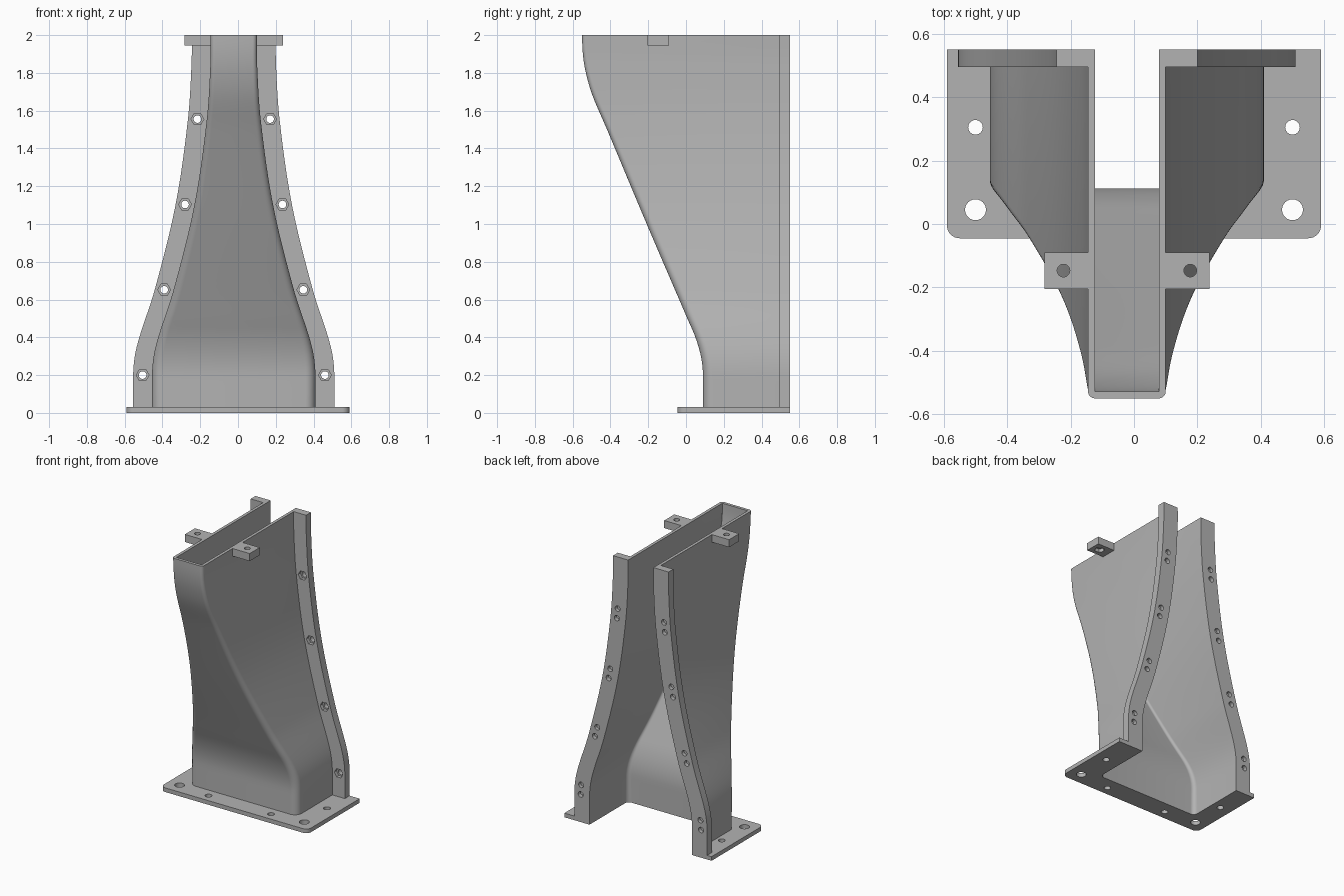
import bpy, bmesh, math
from mathutils import Matrix, Vector

if "Cube" in bpy.data.objects:
    bpy.data.objects.remove(bpy.data.objects["Cube"], do_unlink=True)

grey = bpy.data.materials.new("plain grey")
grey.use_nodes = True
grey.diffuse_color = (0.45, 0.45, 0.45, 1)
grey.node_tree.nodes["Principled BSDF"].inputs["Base Color"].default_value = (0.45, 0.45, 0.45, 1)

CX = -0.0225      # centre line of the duct
BACK = 0.55       # rear plane
WALL = 0.0215     # wall thickness
PLATE = 0.03      # base plate thickness
FLANGE_Y = 0.495  # front face of the flanges

# Height against half width, and height against front position
WIDTH = [(0, .4325), (.2, .4325), (.3, .424), (.4, .4), (.655, .3175),
         (1.105, .2075), (1.555, .1425), (1.85, .1235), (2, .1225)]
FRONT = [(0, .09), (.2, .09), (.3, .079), (.4, .05), (.5, .007), (1, -.208),
         (1.5, -.418), (1.68, -.495), (1.8, -.53), (1.9, -.546), (2, -.55)]


def curve(points, z):
    """Smooth curve through the points."""
    n = len(points)

    def slope(i):
        a, b = points[max(i - 1, 0)], points[min(i + 1, n - 1)]
        return 0 if i in (0, 1, n - 1) else (b[1] - a[1]) / (b[0] - a[0])
    i = max(k for k in range(n - 1) if points[k][0] <= z)
    (z0, v0), (z1, v1) = points[i], points[i + 1]
    h = z1 - z0
    t = (z - z0) / h
    return ((2*t**3 - 3*t**2 + 1) * v0 + (t**3 - 2*t**2 + t) * h * slope(i)
            + (3*t**2 - 2*t**3) * v1 + (t**3 - t**2) * h * slope(i + 1))


def finish(name, bm):
    bmesh.ops.recalc_face_normals(bm, faces=bm.faces)
    mesh = bpy.data.meshes.new(name)
    bm.to_mesh(mesh)
    bm.free()
    obj = bpy.data.objects.new(name, mesh)
    bpy.context.collection.objects.link(obj)
    mesh.materials.append(grey)
    return obj


def loft(name, sections):
    """Skin a stack of closed loops and cap both ends."""
    bm = bmesh.new()
    rings = [[bm.verts.new(p) for p in s] for s in sections]
    for a, b in zip(rings, rings[1:]):
        for i in range(len(a)):
            j = (i + 1) % len(a)
            bm.faces.new((a[i], a[j], b[j], b[i]))
    bm.faces.new(rings[0])
    bm.faces.new(rings[-1])
    return finish(name, bm)


def select(obj):
    bpy.ops.object.select_all(action='DESELECT')
    obj.select_set(True)
    bpy.context.view_layer.objects.active = obj


def smooth(obj):
    select(obj)
    bpy.ops.object.shade_smooth_by_angle(angle=math.radians(30))


def drill(obj, centre, axis, radius, depth, sides=24):
    """Cut a round or hexagonal hole centred on a point."""
    bm = bmesh.new()
    turn = Vector((0, 0, 1)).rotation_difference(Vector(axis)).to_matrix().to_4x4()
    bmesh.ops.create_cone(bm, cap_ends=True, segments=sides, radius1=radius, radius2=radius,
                          depth=depth, matrix=Matrix.Translation(centre) @ turn
                          @ Matrix.Rotation(math.pi / 2, 4, 'Z'))
    cutter = finish("cutter", bm)
    cutter.hide_render = True
    select(obj)
    mod = obj.modifiers.new("hole", 'BOOLEAN')
    mod.operation, mod.solver, mod.object = 'DIFFERENCE', 'EXACT', cutter
    bpy.ops.object.modifier_apply(modifier=mod.name)
    bpy.data.objects.remove(cutter, do_unlink=True)


def u_path(w, front, r, back, z, steps=8):
    """Half-open U outline with rounded front corners."""
    pts = [(CX + w, back, z)]
    for s, start in ((1, 0), (-1, math.pi / 2)):
        for k in range(steps + 1):
            a = start + k / steps * math.pi / 2
            pts.append((CX + s * (w - r) + r * math.cos(a), front + r - r * math.sin(a), z))
    return pts + [(CX - w, back, z)]


STEPS = 56
heights = [PLATE + (2 - PLATE) * i / STEPS for i in range(STEPS + 1)]

# Tapering duct, open at the rear
sections = []
for z in heights:
    w, f = curve(WIDTH, z), curve(FRONT, z)
    r = 0.055 - 0.0165 * z
    outer = u_path(w, f, r, FLANGE_Y, z)
    inner = u_path(w - WALL, f + WALL, max(r - WALL, 0.002), FLANGE_Y, z)
    sections.append(outer + inner[::-1])
smooth(loft("duct_shell", sections))

# Curved rear flanges with bolt holes, nut pockets and blind pin holes
for side, s in (("left", 1), ("right", -1)):
    sections = []
    for z in heights:
        w = curve(WIDTH, z)
        a, b = CX + s * (w - WALL), CX + s * (w + 0.1)
        sections.append([(a, FLANGE_Y, z), (b, FLANGE_Y, z), (b, BACK, z), (a, BACK, z)])
    flange = loft(side + "_flange", sections)
    for i in range(4):
        z = 0.2 + 0.4517 * i
        x = CX + s * (curve(WIDTH, z) + 0.05)
        drill(flange, (x, 0.52, z), (0, 1, 0), 0.02, 0.2)
        drill(flange, (x, FLANGE_Y, z), (0, 1, 0), 0.034, 0.05, 6)
        z += 0.07
        x = CX + s * (curve(WIDTH, z) + 0.05)
        drill(flange, (x, BACK, z), (0, 1, 0), 0.02, 0.05)
    smooth(flange)

# Base plate, notched to follow the inside of the duct
r, hx, fy = 0.04, 0.59, -0.045
outline = [(hx, BACK)]
for s, start in ((1, 0), (-1, math.pi / 2)):
    for k in range(9):
        a = start + k / 8 * math.pi / 2
        outline.append((s * (hx - r) + r * math.cos(a), fy + r - r * math.sin(a)))
outline.append((-hx, BACK))
outline += [p[:2] for p in u_path(WIDTH[0][1] - WALL, FRONT[0][1] + WALL, 0.033, BACK, 0)[::-1]]
plate = loft("base_plate", [[(x, y, z) for x, y in outline] for z in (0, PLATE)])
for s in (1, -1):
    for x, y, rad in ((0.5, 0.045, 0.033), (0.5, 0.305, 0.023), (0.25, 0.02, 0.023)):
        drill(plate, (s * x, y, PLATE / 2), (0, 0, 1), rad, 0.2)
smooth(plate)

# Mounting lugs at the top
for side, s in (("left", 1), ("right", -1)):
    xa, xb = CX + s * 0.115, CX + s * 0.26
    lug = loft(side + "_lug", [[(xa, -.205, z), (xb, -.205, z), (xb, -.09, z), (xa, -.09, z)]
                               for z in (1.945, 2)])
    drill(lug, (CX + s * 0.2, -0.147, 1.97), (0, 0, 1), 0.02, 0.2)
    drill(lug, (CX + s * 0.2, -0.147, 1.945), (0, 0, 1), 0.034, 0.05, 6)
    smooth(lug)
